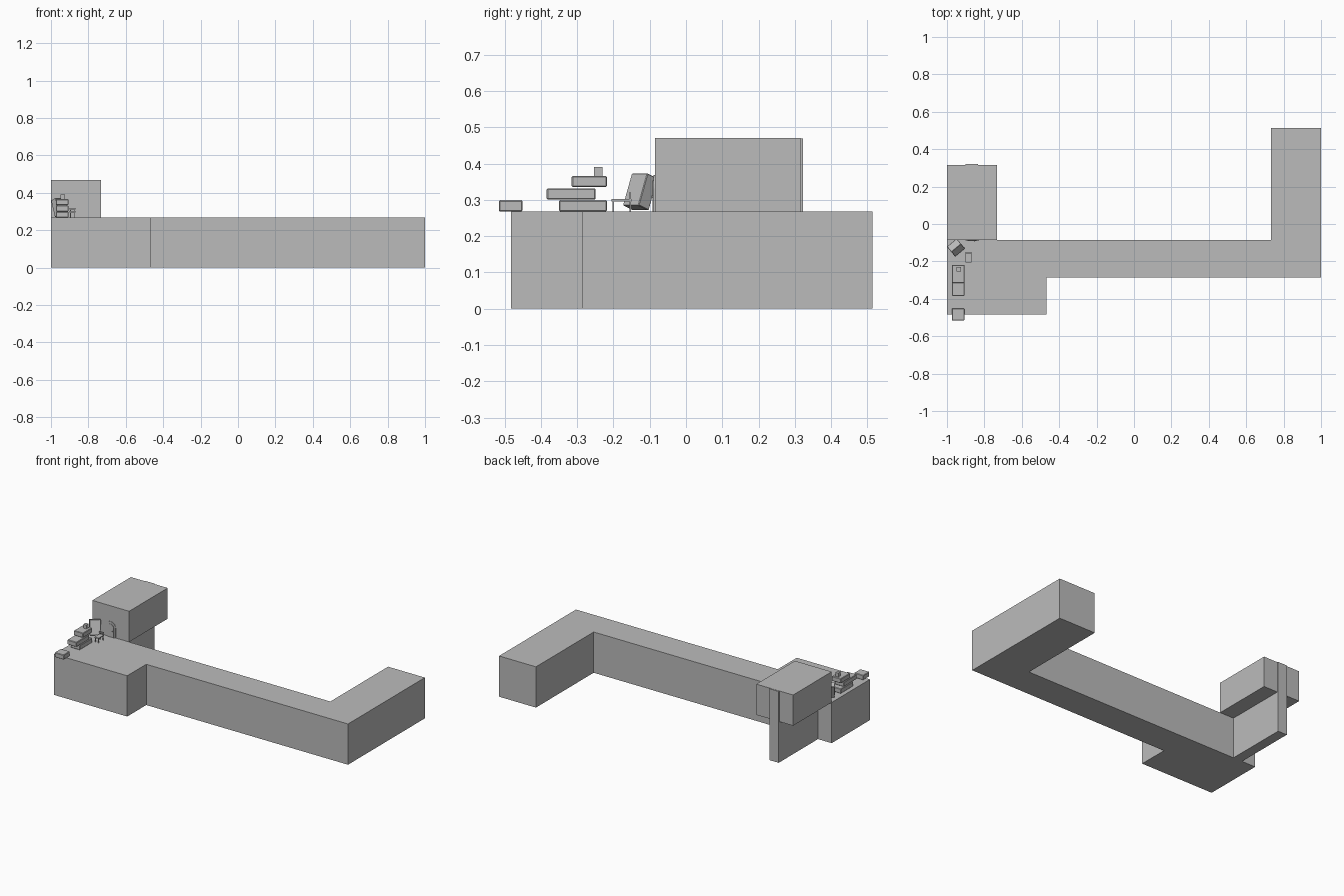
import bpy, bmesh, math
from mathutils import Matrix, Vector

cube = bpy.data.objects.get("Cube")
if cube:
    bpy.data.objects.remove(cube)

grey = bpy.data.materials.new("plain grey")
grey.use_nodes = True
grey.diffuse_color = (0.5, 0.5, 0.5, 1)
grey.node_tree.nodes["Principled BSDF"].inputs["Base Color"].default_value = (0.5, 0.5, 0.5, 1)

TOP = 0.268    # height of the low building
BACK = -0.086  # rear edge of the long corridor


def finish(name, bm):
    bmesh.ops.recalc_face_normals(bm, faces=bm.faces)
    mesh = bpy.data.meshes.new(name)
    bm.to_mesh(mesh)
    bm.free()
    mesh.materials.append(grey)
    obj = bpy.data.objects.new(name, mesh)
    bpy.context.collection.objects.link(obj)
    return obj


def box(name, x, y, z, bevel=0):
    """Box between the given (low, high) limits on each axis."""
    bm = bmesh.new()
    bmesh.ops.create_cube(bm, size=1)
    lims = (x, y, z)
    for v in bm.verts:
        v.co = Vector([lo + (c + 0.5) * (hi - lo) for c, (lo, hi) in zip(v.co, lims)])
    if bevel:
        bmesh.ops.bevel(bm, geom=bm.edges[:], offset=bevel, segments=1, affect='EDGES')
    return finish(name, bm)


def prism(name, points, offset):
    """Flat outline pushed along an offset vector."""
    bm = bmesh.new()
    face = bm.faces.new([bm.verts.new(p) for p in points])
    out = bmesh.ops.extrude_face_region(bm, geom=[face])
    bmesh.ops.translate(bm, vec=offset,
                        verts=[g for g in out["geom"] if isinstance(g, bmesh.types.BMVert)])
    return finish(name, bm)


# Low building: wide front block, corridor and rear wing in one outline
outline = [(-1, -0.483), (-0.468, -0.483), (-0.468, -0.285), (1, -0.285),
           (1, 0.514), (0.732, 0.514), (0.732, BACK), (-1, BACK)]
prism("low_building", [(x, y, 0) for x, y in outline], (0, 0, TOP))

# Raised room overhanging behind, carried by a narrow wall
box("upper_room", (-1, -0.732), (BACK, 0.315), (TOP, 0.47))
box("support_wall", (-0.9, -0.834), (BACK, 0.322), (0, 0.469))


# Arched doorway on the front of the upper room
def arch(half, height, cx=-0.865, steps=10):
    spring = TOP + height - half
    pts = [(cx - half, TOP), (cx + half, TOP)]
    for i in range(steps + 1):
        a = math.pi * i / steps
        pts.append((cx + half * math.cos(a), spring + half * math.sin(a)))
    return [(x, BACK, z) for x, z in pts]


prism("door_frame", arch(0.036, 0.1), (0, -0.003, 0))
prism("door_panel", arch(0.024, 0.085), (0, -0.006, 0))
box("door_handle", (-0.853, -0.849), (BACK - 0.009, BACK), (0.305, 0.312))

# Stack of cushion-like blocks along the roof edge
blocks = {
    "lower_block": ((-0.35, -0.218), (TOP, 0.299)),
    "middle_block": ((-0.384, -0.249), (0.301, 0.332)),
    "upper_block": ((-0.315, -0.218), (0.335, 0.366)),
    "edge_block": ((-0.516, -0.451), (TOP, 0.299)),
}
for name, (y, z) in blocks.items():
    box(name, (-0.974, -0.907), y, z, 0.003)
box("top_knob", (-0.948, -0.926), (-0.254, -0.23), (0.366, 0.391))

# Leaning cabinet turned towards the room's centre
cabinet = box("leaning_cabinet", (-0.034, 0.034), (-0.02, 0.02), (-0.047, 0.047), 0.002)
cabinet.matrix_world = (Matrix.Translation((-0.952, -0.126, 0.322))
                        @ Matrix.Rotation(math.radians(40), 4, 'Z')
                        @ Matrix.Rotation(math.radians(-20), 4, 'X'))

# Small stool with thin legs and a back rail
box("stool_seat", (-0.9, -0.87), (-0.205, -0.15), (0.296, 0.302))
for sx, x in (("right", -0.898), ("left", -0.875)):
    for sy, y in (("front", -0.203), ("rear", -0.156)):
        top = 0.318 if sy == "rear" else 0.3
        box(f"stool_leg_{sy}_{sx}", (x, x + 0.004), (y, y + 0.004), (TOP, top))
box("stool_back_rail", (-0.9, -0.87), (-0.157, -0.151), (0.312, 0.32))
